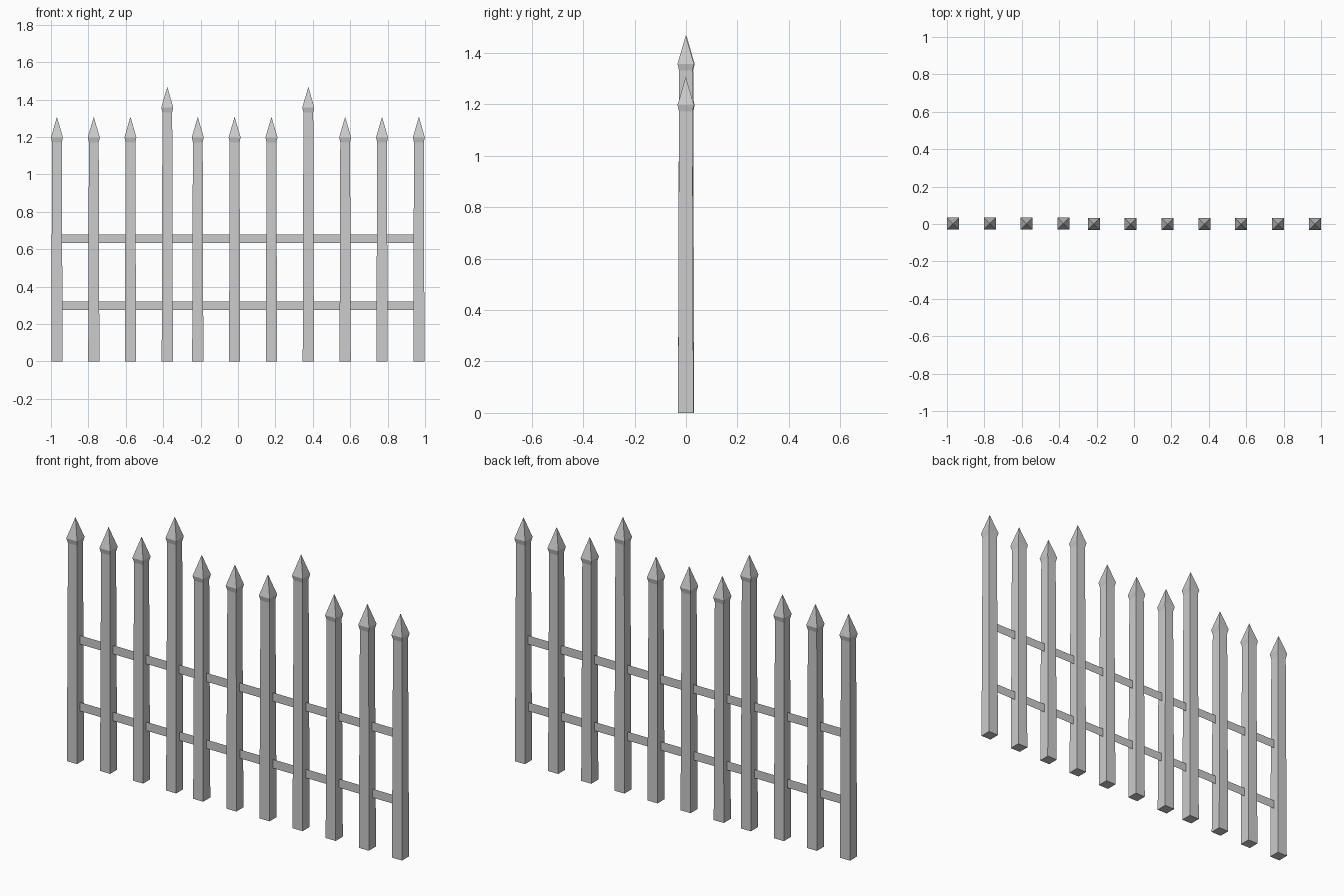
import bpy, bmesh

if "Cube" in bpy.data.objects:
    bpy.data.objects.remove(bpy.data.objects["Cube"])

POST_X = [-0.968, -0.771, -0.575, -0.378, -0.215, -0.018,
          0.179, 0.376, 0.573, 0.770, 0.967]
TALL = {3, 7}


def finish(bm, name):
    mesh = bpy.data.meshes.new(name)
    bm.to_mesh(mesh)
    bm.free()
    obj = bpy.data.objects.new(name, mesh)
    bpy.context.collection.objects.link(obj)
    return obj


# Tapered square post with a flared pyramid spear head
def post(name, x, y, lift):
    profile = [(0.030, 0.0), (0.0262, 1.172 + lift), (0.032, 1.198 + lift)]
    bm = bmesh.new()
    rings = []
    for r, z in profile:
        rings.append([bm.verts.new((x + sx * r, y + sy * r, z))
                      for sx, sy in ((-1, -1), (1, -1), (1, 1), (-1, 1))])
    tip = bm.verts.new((x, y, 1.308 + lift))
    bm.faces.new(rings[0][::-1])
    for i in range(4):
        j = (i + 1) % 4
        for a, b in zip(rings, rings[1:]):
            bm.faces.new((a[i], a[j], b[j], b[i]))
        bm.faces.new((rings[-1][i], rings[-1][j], tip))
    return finish(bm, name)


# Thin flat cross rail running through all posts
def rail(name, z0, z1):
    bm = bmesh.new()
    bm.faces.new([bm.verts.new((x, 0, z)) for x, z in
                  ((-0.942, z0), (0.942, z0), (0.942, z1), (-0.942, z1))])
    return finish(bm, name)


for i, x in enumerate(POST_X):
    post(f"fence_post_{i + 1}", x, 0.002 if i < 4 else -0.001,
         0.16 if i in TALL else 0.0)

rail("lower_rail", 0.274, 0.321)
rail("upper_rail", 0.633, 0.680)
